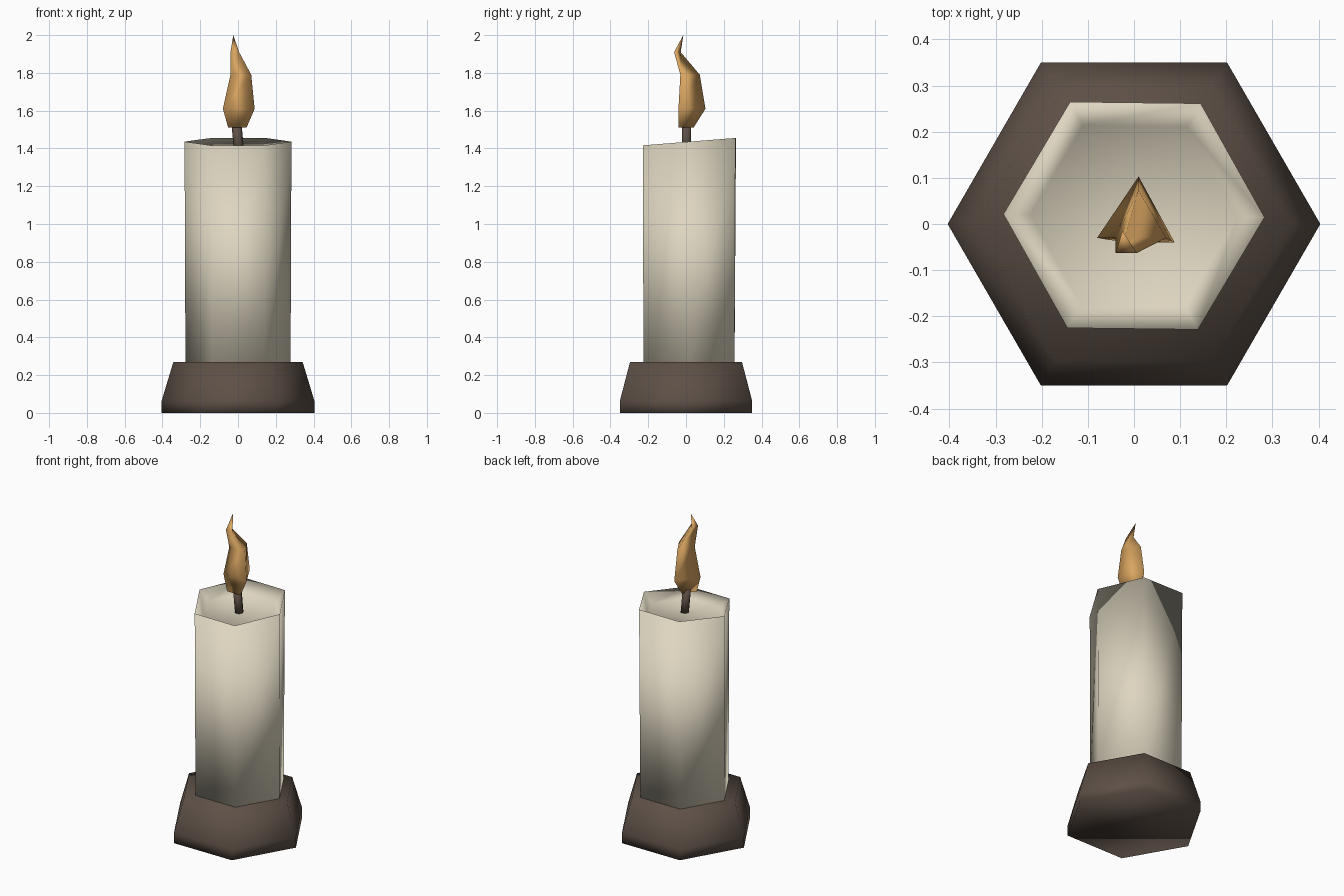
import bpy, bmesh, math

if "Cube" in bpy.data.objects:
    bpy.data.objects.remove(bpy.data.objects["Cube"], do_unlink=True)


def material(name, rgb):
    m = bpy.data.materials.new(name)
    m.use_nodes = True
    m.diffuse_color = (*rgb, 1)
    bsdf = next(n for n in m.node_tree.nodes if n.type == 'BSDF_PRINCIPLED')
    bsdf.inputs["Base Color"].default_value = (*rgb, 1)
    bsdf.inputs["Roughness"].default_value = 0.8
    return m


def hexagon(radius, z, cx=0, cy=0, turn=0, slope=0):
    """Ring of six points, its height rising towards the back by slope."""
    ring = []
    for i in range(6):
        a = math.radians(60 * i + turn)
        y = radius * math.sin(a)
        ring.append((cx + radius * math.cos(a), cy + y, z + slope * y))
    return ring


def loft(name, rings, mat, tip=None):
    """Smooth skin through rings of points, closed by flat caps or a tip."""
    bm = bmesh.new()
    rows = [[bm.verts.new(p) for p in ring] for ring in rings]
    n = len(rows[0])
    for low, high in zip(rows, rows[1:]):
        for i in range(n):
            j = (i + 1) % n
            bm.faces.new((low[i], low[j], high[j], high[i]))
    bm.faces.new(rows[0][::-1])
    if tip:
        point = bm.verts.new(tip)
        for i in range(n):
            bm.faces.new((rows[-1][i], rows[-1][(i + 1) % n], point))
    else:
        bm.faces.new(rows[-1])
    for f in bm.faces:
        f.smooth = True
    mesh = bpy.data.meshes.new(name)
    bm.to_mesh(mesh)
    bm.free()
    mesh.materials.append(mat)
    obj = bpy.data.objects.new(name, mesh)
    bpy.context.collection.objects.link(obj)
    return obj


brown = material("dark brown", (0.11, 0.08, 0.062))
cream = material("cream wax", (0.73, 0.67, 0.53))
orange = material("flame orange", (0.70, 0.38, 0.12))

# Holder with a short upright foot and tapering sides
loft("holder", [hexagon(0.404, 0), hexagon(0.404, 0.065), hexagon(0.342, 0.27)], brown)

# Wax body with a slanted rim and a shallow hollow on top
loft("candle", [
    hexagon(0.278, 0.22, 0, 0.016),
    hexagon(0.283, 1.436, 0, 0.018, -0.7, 0.08),
    hexagon(0.225, 1.38, 0, 0.018, -0.7, 0.04),
], cream)

# Wick leaning slightly to one side
loft("wick", [hexagon(0.026, 1.36, 0.008, 0.003), hexagon(0.027, 1.53, -0.008, 0.003)], brown)

# Three-sided flame that swells and then bends to the front
flame_sections = [
    (1.51, [(-0.052, -0.035), (0.045, -0.04), (0, 0.04)]),
    (1.61, [(-0.08, -0.03), (0.088, -0.04), (0.01, 0.103)]),
    (1.79, [(-0.04, -0.03), (0.07, -0.03), (0.01, 0.073)]),
    (1.91, [(-0.04, -0.063), (0.006, -0.063), (-0.02, -0.028)]),
]
loft("flame", [[(x, y, z) for x, y in pts] for z, pts in flame_sections],
     orange, tip=(-0.025, -0.014, 2.0))
